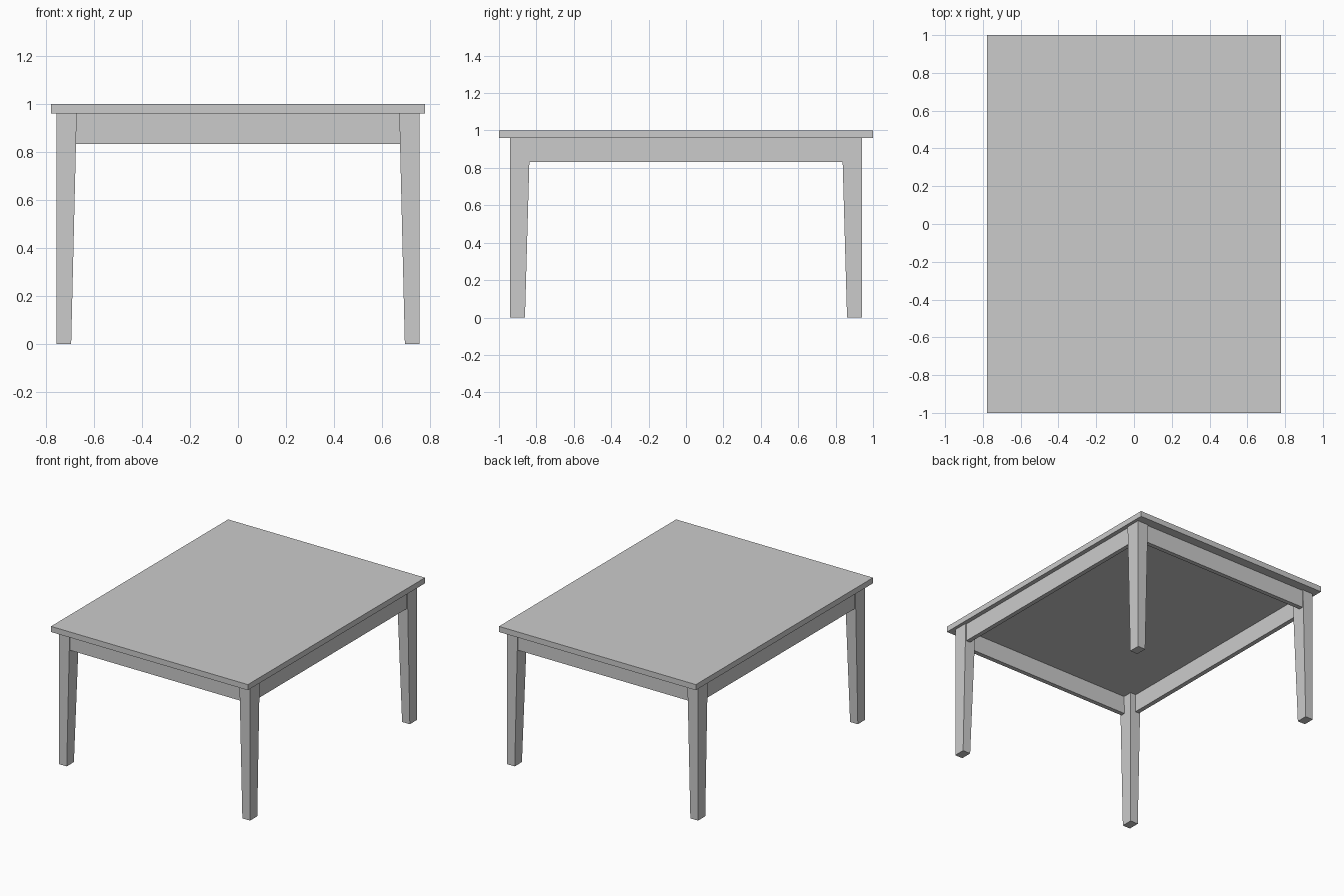
import bpy, bmesh

if "Cube" in bpy.data.objects:
    bpy.data.objects.remove(bpy.data.objects["Cube"])

TOP_X, TOP_Y, TOP_Z, UNDER_Z, APRON_Z = 0.778, 1.0, 1.0, 0.96, 0.832
LEG_X, LEG_Y = 0.755, 0.942      # outer faces of the legs
RECESS, THICK = 0.008, 0.032     # apron setback and board thickness


def loft(name, low, high):
    """Six-sided solid between two rectangles (x0, x1, y0, y1, z)."""
    bm = bmesh.new()
    rings = []
    for x0, x1, y0, y1, z in (low, high):
        rings.append([bm.verts.new(p) for p in
                      ((x0, y0, z), (x1, y0, z), (x1, y1, z), (x0, y1, z))])
    a, b = rings
    bm.faces.new(a[::-1])
    bm.faces.new(b)
    for i in range(4):
        j = (i + 1) % 4
        bm.faces.new((a[i], a[j], b[j], b[i]))
    bmesh.ops.recalc_face_normals(bm, faces=bm.faces[:])
    mesh = bpy.data.meshes.new(name)
    bm.to_mesh(mesh)
    bm.free()
    obj = bpy.data.objects.new(name, mesh)
    bpy.context.collection.objects.link(obj)
    return obj


def box(name, x0, x1, y0, y1, z0, z1):
    return loft(name, (x0, x1, y0, y1, z0), (x0, x1, y0, y1, z1))


# Table top
box("table_top", -TOP_X, TOP_X, -TOP_Y, TOP_Y, UNDER_Z, TOP_Z)

# Legs: outer faces upright, inner faces tapering towards the foot
for sy, depth in ((-1, "front"), (1, "back")):
    for sx, side in ((-1, "left"), (1, "right")):
        def section(ix, iy, z):
            xs = sorted((sx * LEG_X, sx * ix))
            ys = sorted((sy * LEG_Y, sy * iy))
            return (*xs, *ys, z)
        loft(f"{depth}_{side}_leg", section(0.694, 0.861, 0), section(0.671, 0.834, UNDER_Z))

# Aprons between the legs, set slightly back from their outer faces
for s, depth, side in ((-1, "front", "left"), (1, "back", "right")):
    y0, y1 = sorted((s * (LEG_Y - RECESS), s * (LEG_Y - RECESS - THICK)))
    box(f"{depth}_apron", -0.69, 0.69, y0, y1, APRON_Z, UNDER_Z)
    x0, x1 = sorted((s * (LEG_X - RECESS), s * (LEG_X - RECESS - THICK)))
    box(f"{side}_apron", x0, x1, -0.86, 0.86, APRON_Z, UNDER_Z)
